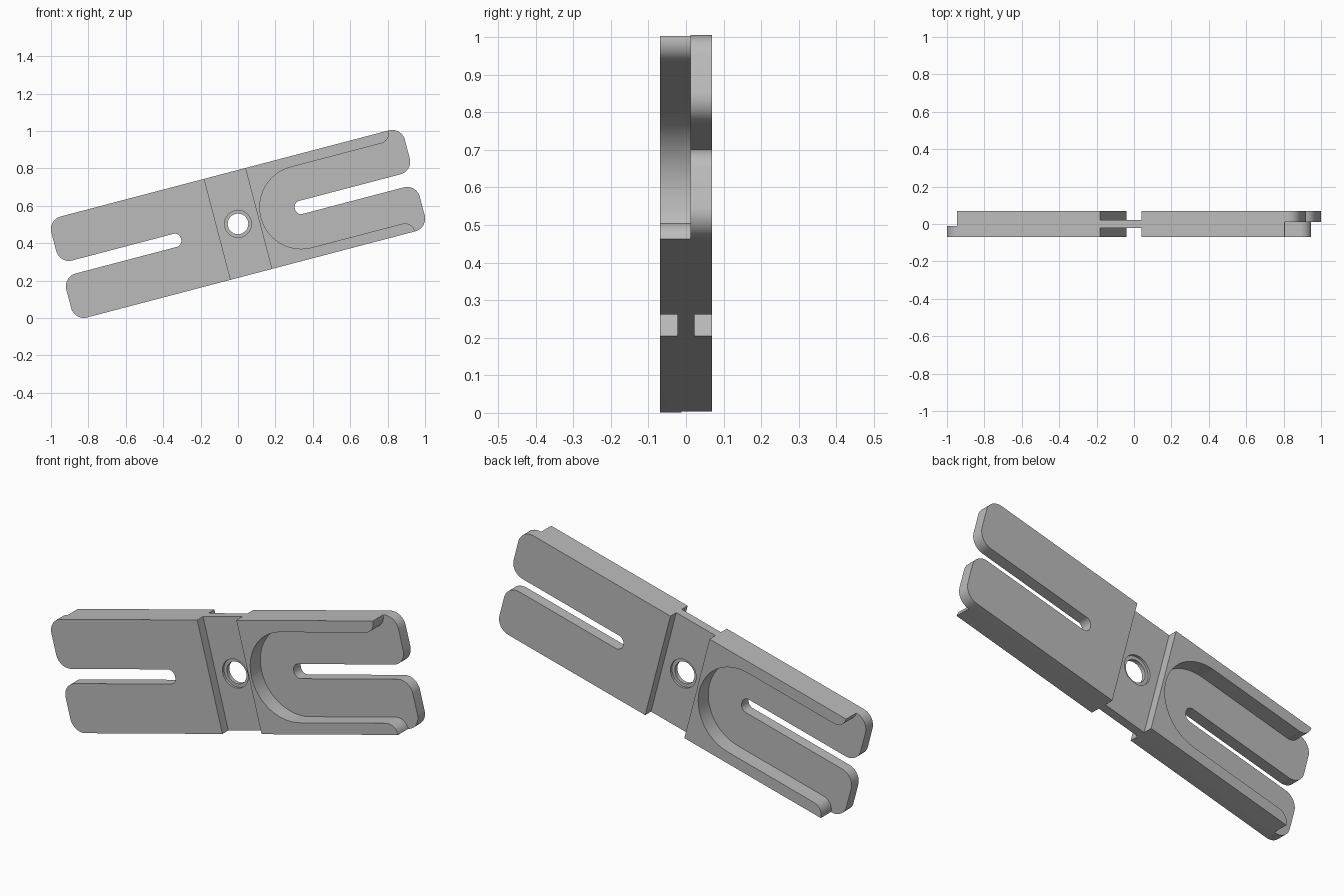
import bpy, bmesh, math
from mathutils import Vector

if "Cube" in bpy.data.objects:
    bpy.data.objects.remove(bpy.data.objects["Cube"], do_unlink=True)

TILT = math.radians(14.7)
LEN, WID, DEP = 0.977, 0.279, 0.069      # half sizes of the plate
SLOT, SLOT_END = 0.036, 0.315
WEB = 0.022                              # half thickness of the middle
FLOOR = 0.012                            # depth of the pocket floor
OUT = 0.4                                # overshoot of the cutters

grey = bpy.data.materials.new("plain grey")
grey.use_nodes = True
colour = (0.5, 0.5, 0.5, 1)
grey.diffuse_color = colour
grey.node_tree.nodes["Principled BSDF"].inputs["Base Color"].default_value = colour


def fillet(corners, steps=12):
    """Round each (u, v, radius) corner of a closed profile."""
    pts = []
    for i, (u, v, r) in enumerate(corners):
        p = Vector((u, v))
        if r == 0:
            pts.append(p)
            continue
        a = (Vector(corners[i - 1][:2]) - p).normalized()
        b = (Vector(corners[(i + 1) % len(corners)][:2]) - p).normalized()
        # every rounded corner is square, so the arc spans a quarter turn
        centre = p + (a + b) * r
        for k in range(steps + 1):
            t = math.pi / 2 * k / steps
            pts.append(centre - b * r * math.cos(t) - a * r * math.sin(t))
    return pts


def extrude(name, pts, y0, y1):
    """Solid from a profile in the x-z plane, between two depths."""
    bm = bmesh.new()
    face = bm.faces.new([bm.verts.new((p[0], y0, p[1])) for p in pts])
    new = bmesh.ops.extrude_face_region(bm, geom=[face])["geom"]
    verts = [g for g in new if isinstance(g, bmesh.types.BMVert)]
    bmesh.ops.translate(bm, vec=(0, y1 - y0, 0), verts=verts)
    bmesh.ops.recalc_face_normals(bm, faces=bm.faces)
    mesh = bpy.data.meshes.new(name)
    bm.to_mesh(mesh)
    bm.free()
    mesh.materials.append(grey)
    obj = bpy.data.objects.new(name, mesh)
    bpy.context.collection.objects.link(obj)
    return obj


def circle(r, n=48):
    return [(r * math.cos(2 * math.pi * k / n), r * math.sin(2 * math.pi * k / n))
            for k in range(n)]


# Plate outline with a slot open at each end
half = [(LEN, -WID, 0.07), (LEN, -SLOT, 0.07), (SLOT_END, -SLOT, 0.033),
        (SLOT_END, SLOT, 0.033), (LEN, SLOT, 0.07), (LEN, WID, 0.07)]
outline = half + [(-u, -v, r) for u, v, r in half]
plate = extrude("slotted_plate", fillet(outline), -DEP, DEP)

# Round-ended pocket leaving a thin rim with rounded ends
INNER, RIM_END, RIM = 0.222, 0.905, 0.056
upper = [(RIM_END, OUT, 0), (RIM_END, INNER, RIM), (0.128, INNER, INNER - 0.0005)]
lower = [(u, -v, r) for u, v, r in reversed(upper)]
pocket = fillet([(1.2, OUT, 0)] + upper + lower + [(1.2, -OUT, 0)])

recess = [(-0.1135, -OUT), (0.1135, -OUT), (0.1135, OUT), (-0.1135, OUT)]
cutters = [extrude("hole_cutter", circle(0.055), -OUT, OUT)]
for side in (-1, 1):
    cutters += [
        extrude("pocket_cutter", [(-side * p[0], p[1]) for p in pocket],
                side * FLOOR * -1, side * OUT),
        extrude("recess_cutter", recess, side * WEB, side * OUT),
        extrude("counterbore_cutter", circle(0.072), side * 0.01, side * OUT)]

# Cut the plate, then drop the cutters
bpy.context.view_layer.objects.active = plate
plate.select_set(True)
for cutter in cutters:
    cutter.hide_render = True
    mod = plate.modifiers.new("cut", "BOOLEAN")
    mod.operation, mod.solver, mod.object = "DIFFERENCE", "EXACT", cutter
    bpy.ops.object.modifier_apply(modifier=mod.name)
    bpy.data.objects.remove(cutter, do_unlink=True)

plate.rotation_euler.y = -TILT
plate.location.z = 0.503
bpy.ops.object.shade_smooth_by_angle(angle=math.radians(30))
